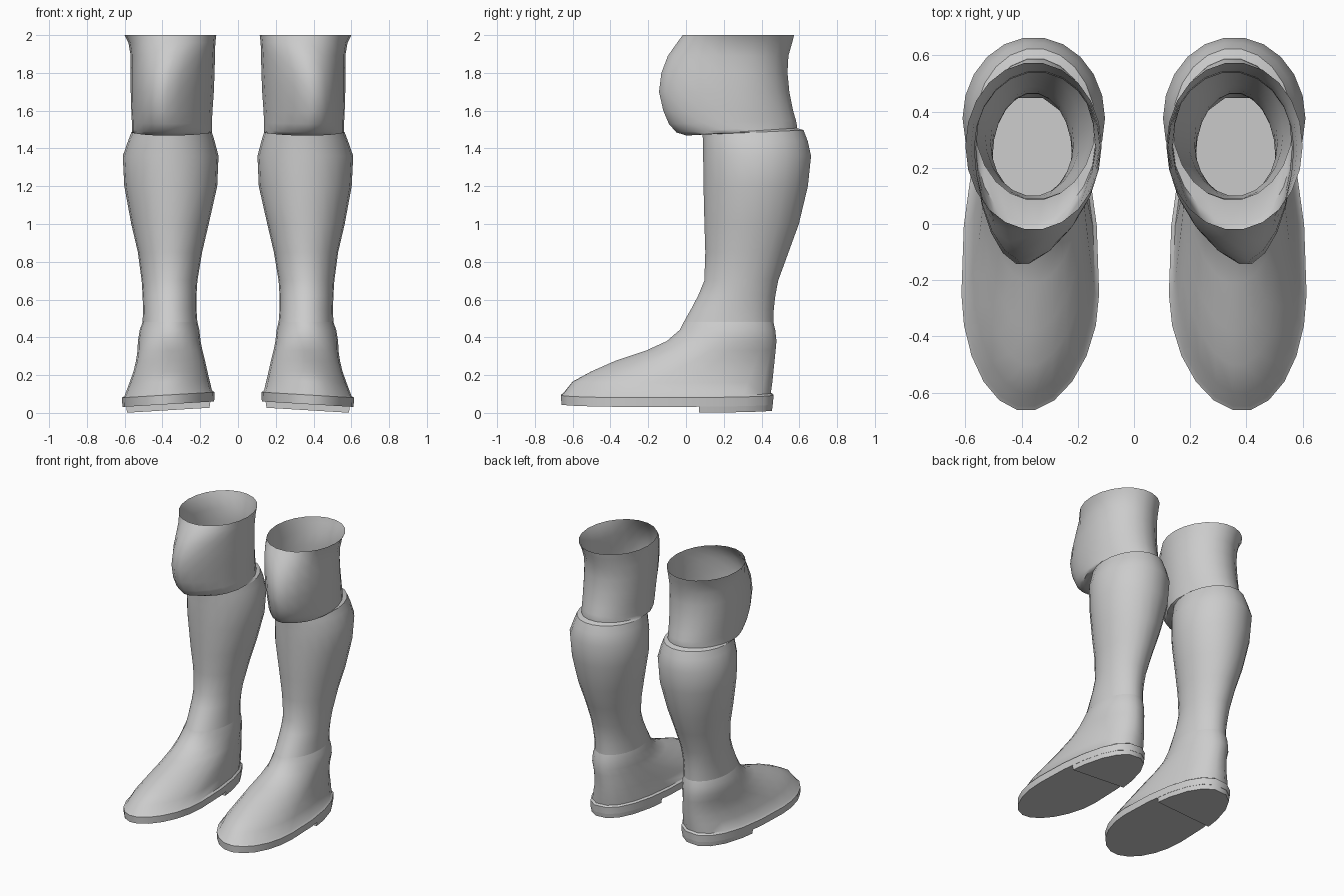
import bpy, bmesh, math

if "Cube" in bpy.data.objects:
    bpy.data.objects.remove(bpy.data.objects["Cube"])

SIDES = 22
TAU = 2 * math.pi

leather = bpy.data.materials.new("plain grey")
leather.diffuse_color = (0.6, 0.6, 0.6, 1)
leather.use_nodes = True
leather.node_tree.nodes["Principled BSDF"].inputs["Base Color"].default_value = leather.diffuse_color


def spow(v, p):
    return math.copysign(abs(v) ** (2 / p), v)


def ring(z, x0, x1, yf, yb, yc=None, shift=0, pf=2.0, pb=2.0, roll=0, pitch=0):
    """Egg-shaped cross-section: widest at yc, front tip moved sideways by shift."""
    yc = (yf + yb) / 2 if yc is None else yc
    xc, hw = (x0 + x1) / 2, (x1 - x0) / 2
    pts = []
    for i in range(SIDES):
        a = TAU * i / SIDES
        c, s = math.cos(a), math.sin(a)
        p = pf if s < 0 else pb
        x = xc + hw * spow(c, p) + shift * max(0, -s) ** 2
        y = yc + spow(s, p) * ((yc - yf) if s < 0 else (yb - yc))
        pts.append((x, y, z - roll * (x - 0.37) + pitch * s))
    return pts


def loft(name, rings, cap_top=False, cap_bottom=False, cut_y=None, angle=40):
    """Skin rings from top to bottom, then mirror to the other leg."""
    bm = bmesh.new()
    loops = [[bm.verts.new(p) for p in r] for r in rings]
    for a, b in zip(loops, loops[1:]):
        for i in range(SIDES):
            j = (i + 1) % SIDES
            bm.faces.new((a[i], b[i], b[j], a[j]))
    if cap_top:
        bm.faces.new(loops[0])
    if cap_bottom:
        bm.faces.new(loops[-1][::-1])
    if cut_y is not None:
        bmesh.ops.bisect_plane(bm, geom=bm.verts[:] + bm.edges[:] + bm.faces[:],
                               plane_co=(0, cut_y, 0), plane_no=(0, -1, 0),
                               clear_outer=True)
        bmesh.ops.holes_fill(bm, edges=[e for e in bm.edges if e.is_boundary])
        bmesh.ops.recalc_face_normals(bm, faces=bm.faces[:])
    for f in bm.faces:
        f.smooth = True
    me = bpy.data.meshes.new(name)
    bm.to_mesh(me)
    bm.free()
    me.set_sharp_from_angle(angle=math.radians(angle))
    me.materials.append(leather)
    ob = bpy.data.objects.new(name, me)
    bpy.context.collection.objects.link(ob)
    mod = ob.modifiers.new("other_leg", 'MIRROR')
    mod.use_mirror_merge = False
    return ob


shin_top = ring(1.485, 0.138, 0.565, 0.085, 0.625, pitch=0.012)
ankle = ring(0.48, 0.215, 0.505, -0.015, 0.465, 0.23)

# knee guard: open top, bulging kneecap, underside closing on the shin
loft("knee_guard", [
    ring(2.00, 0.115, 0.600, -0.02, 0.575),
    ring(1.96, 0.120, 0.580, -0.05, 0.565, 0.27),
    ring(1.89, 0.122, 0.568, -0.10, 0.545, 0.27, 0.02, 1.85),
    ring(1.80, 0.124, 0.568, -0.135, 0.54, 0.27, 0.04, 1.75),
    ring(1.70, 0.128, 0.568, -0.148, 0.55, 0.27, 0.05, 1.68),
    ring(1.60, 0.135, 0.565, -0.125, 0.57, 0.27, 0.05, 1.68),
    ring(1.54, 0.138, 0.562, -0.095, 0.585, 0.27, 0.04, 1.7, pitch=0.01),
    ring(1.505, 0.138, 0.562, -0.055, 0.59, 0.27, 0.03, 1.75, pitch=0.02),
    ring(1.488, 0.138, 0.562, 0.000, 0.59, 0.28, 0.02, 1.9, pitch=0.02),
    shin_top])

# boot shaft: full calf tapering to the ankle
loft("boot_shaft", [
    shin_top,
    ring(1.44, 0.124, 0.582, 0.087, 0.647),
    ring(1.36, 0.103, 0.610, 0.088, 0.665),
    ring(1.20, 0.110, 0.602, 0.090, 0.648),
    ring(1.00, 0.155, 0.565, 0.095, 0.600),
    ring(0.85, 0.190, 0.530, 0.100, 0.545),
    ring(0.70, 0.215, 0.510, 0.095, 0.490),
    ring(0.62, 0.220, 0.505, 0.062, 0.475),
    ring(0.55, 0.220, 0.503, 0.025, 0.467, 0.24),
    ankle])


def outline(z, grow=0.0, roll=0.06):
    """Sole outline shared by welt, sole and heel."""
    return ring(z, 0.138 - grow, 0.600 + grow, -0.652 - grow, 0.455 + grow,
                -0.25, 0.015, 1.92, 2.35, roll)


# shoe: instep flowing out to the toe, welt and flat sole
loft("shoe", [
    ankle,
    ring(0.44, 0.205, 0.520, -0.035, 0.475, 0.22),
    ring(0.38, 0.198, 0.530, -0.105, 0.482, 0.19, 0, 1.9),
    ring(0.33, 0.188, 0.532, -0.215, 0.478, 0.13, 0, 1.85),
    ring(0.275, 0.174, 0.540, -0.380, 0.473, 0.04, 0, 1.8, 2.1),
    ring(0.22, 0.162, 0.553, -0.505, 0.468, -0.07, 0.01, 1.85, 2.2),
    ring(0.165, 0.150, 0.575, -0.605, 0.463, -0.17, 0.015, 1.9, 2.3, 0.03),
    outline(0.105),
    outline(0.095, 0.014),
    outline(0.046, 0.012)], cap_bottom=True)

# low heel block under the back of the sole
loft("heel", [outline(0.05, 0.011), outline(0.014, 0.006)],
     cap_top=True, cap_bottom=True, cut_y=0.07)
